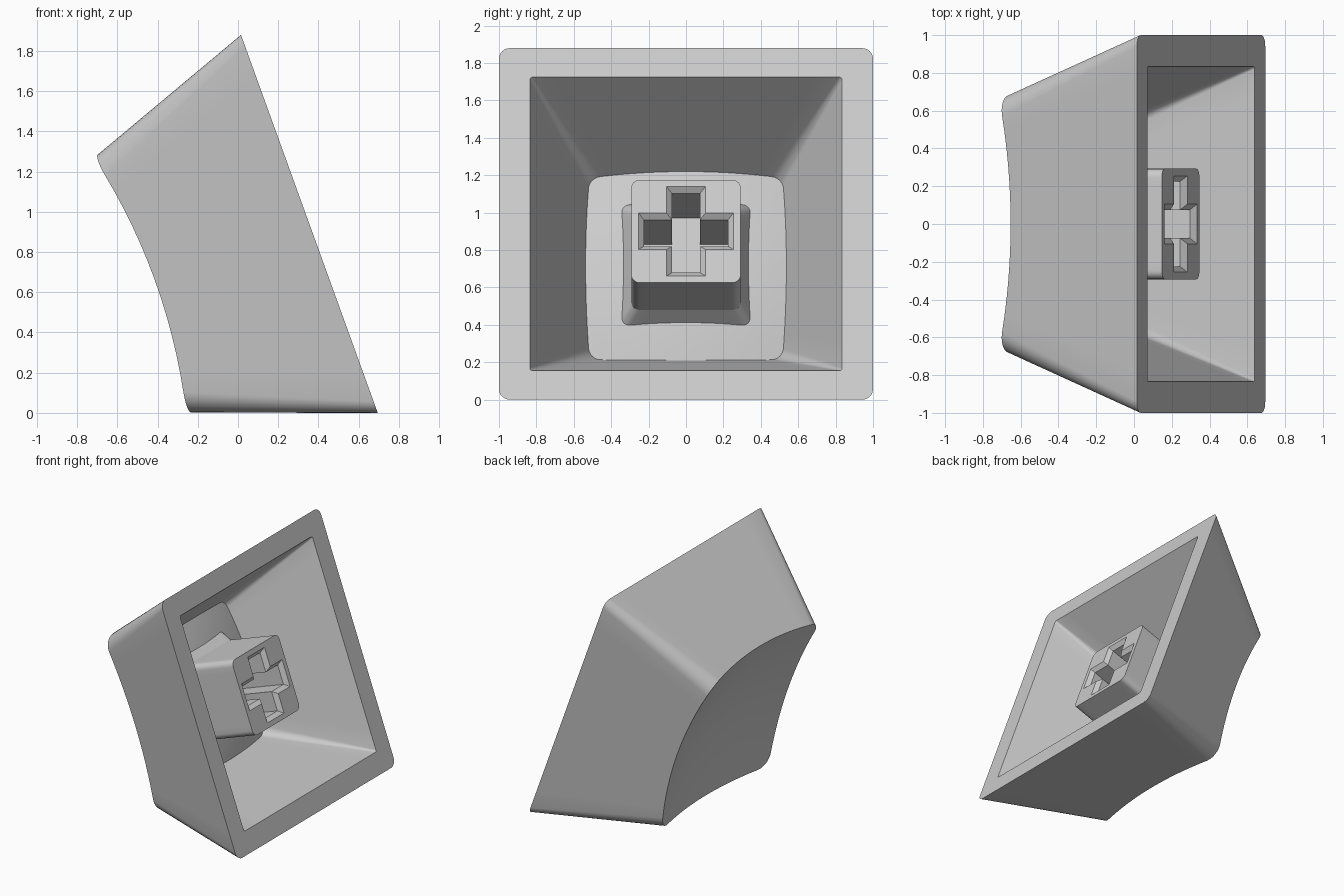
import bpy
import bmesh
import math
from mathutils import Vector

default = bpy.data.objects.get("Cube")
if default:
    bpy.data.objects.remove(default, do_unlink=True)

grey = bpy.data.materials.new("light grey plastic")
grey.use_nodes = True
colour = (0.6, 0.6, 0.6, 1.0)
grey.diffuse_color = colour
bsdf = next(n for n in grey.node_tree.nodes if n.type == 'BSDF_PRINCIPLED')
bsdf.inputs["Base Color"].default_value = colour

# The cap is tipped onto one side wall: a runs along y, b up the open base,
# c is the depth from the open base towards the dished top.
ORIGIN = Vector((0.355, 0, 0.94))
A = Vector((0, 1, 0))
B = Vector((-0.34, 0, 0.94))
C = Vector((-0.94, 0, -0.34))


def place(a, b, c):
    return ORIGIN + A * a + B * b + C * c


def rounded_square(half, radius, arc=6, side=12):
    """Outline of a square with rounded corners and divided sides."""
    corners = []
    for k in range(4):
        mid = math.radians(45 + 90 * k)
        centre = Vector((math.copysign(half - radius, math.cos(mid)),
                         math.copysign(half - radius, math.sin(mid))))
        corners.append([])
        for i in range(arc + 1):
            t = math.radians(90 * (k + i / arc))
            corners[k].append(centre + radius * Vector((math.cos(t), math.sin(t))))
    points = []
    for k in range(4):
        points += corners[k]
        start, end = corners[k][-1], corners[(k + 1) % 4][0]
        points += [start.lerp(end, i / side) for i in range(1, side)]
    return points


def dish(p, depth):
    """Shallow round bowl, deepest in the middle."""
    return depth + p.length_squared / 5.4


def add_ring(bm, points):
    return [bm.verts.new(place(*p)) for p in points]


def flat(points, c):
    return [(p.x, p.y, c) for p in points]


def bridge(bm, r1, r2):
    for i in range(len(r1)):
        j = (i + 1) % len(r1)
        bm.faces.new((r1[i], r1[j], r2[j], r2[i]))


def dished_wall(bm, low, high, height, depth, rings=8):
    """Tapered walls that end on a dished surface; returns the lower ring."""
    edge = []
    for p, q in zip(low, high):
        c = height
        for _ in range(12):
            c = dish(p.lerp(q, c / height), depth)
        edge.append(p.lerp(q, c / height))
    base = add_ring(bm, flat(low, 0))
    last = base
    for k in range(rings, 0, -1):
        pts = [p * (k / rings) for p in edge]
        ring = add_ring(bm, [(p.x, p.y, dish(p, depth)) for p in pts])
        bridge(bm, last, ring)
        last = ring
    tip = bm.verts.new(place(0, 0, depth))
    for i in range(len(last)):
        bm.faces.new((last[i], last[(i + 1) % len(last)], tip))
    return base


def finish(bm, name):
    bmesh.ops.recalc_face_normals(bm, faces=bm.faces[:])
    mesh = bpy.data.meshes.new(name)
    bm.to_mesh(mesh)
    bm.free()
    mesh.materials.append(grey)
    obj = bpy.data.objects.new(name, mesh)
    bpy.context.collection.objects.link(obj)
    bpy.ops.object.select_all(action='DESELECT')
    obj.select_set(True)
    bpy.context.view_layer.objects.active = obj
    bpy.ops.object.shade_smooth_by_angle(angle=math.radians(25))
    return obj


# Hollow shell: outer walls, inner walls and the flat rim between them
bm = bmesh.new()
outer = dished_wall(bm, rounded_square(1.0, 0.06), rounded_square(0.68, 0.11), 0.88, 0.727)
inner = dished_wall(bm, rounded_square(0.835, 0.015), rounded_square(0.537, 0.06), 0.66, 0.607)
bridge(bm, outer, inner)
finish(bm, "cap_shell")


# Stem: square post with a flared foot and a chamfered cross socket
def cross(length, width):
    pts = []
    for k in range(4):
        for x, y in ((length, -width), (length, width), (width, width)):
            for _ in range(k):
                x, y = -y, x
            pts.append(Vector((x, y)))
    return pts


FACE = 0.115
bm = bmesh.new()
post = rounded_square(0.2925, 0.045)
front = add_ring(bm, flat(post, FACE))
neck = add_ring(bm, flat(post, 0.544))
foot = add_ring(bm, flat(rounded_square(0.35, 0.045), 0.66))
bridge(bm, front, neck)
bridge(bm, neck, foot)
bm.faces.new(foot)

mouth = add_ring(bm, flat(cross(0.255, 0.105), FACE))
throat = add_ring(bm, flat(cross(0.225, 0.075), FACE + 0.03))
floor = add_ring(bm, flat(cross(0.225, 0.075), 0.53))
bridge(bm, mouth, throat)
bridge(bm, throat, floor)
bm.faces.new(floor)

# Flat end face between the post outline and the socket mouth
rim_edges = [bm.edges.get((ring[i - 1], ring[i]))
             for ring in (front, mouth) for i in range(len(ring))]
bmesh.ops.triangle_fill(bm, edges=rim_edges, use_beauty=True)
finish(bm, "stem")
